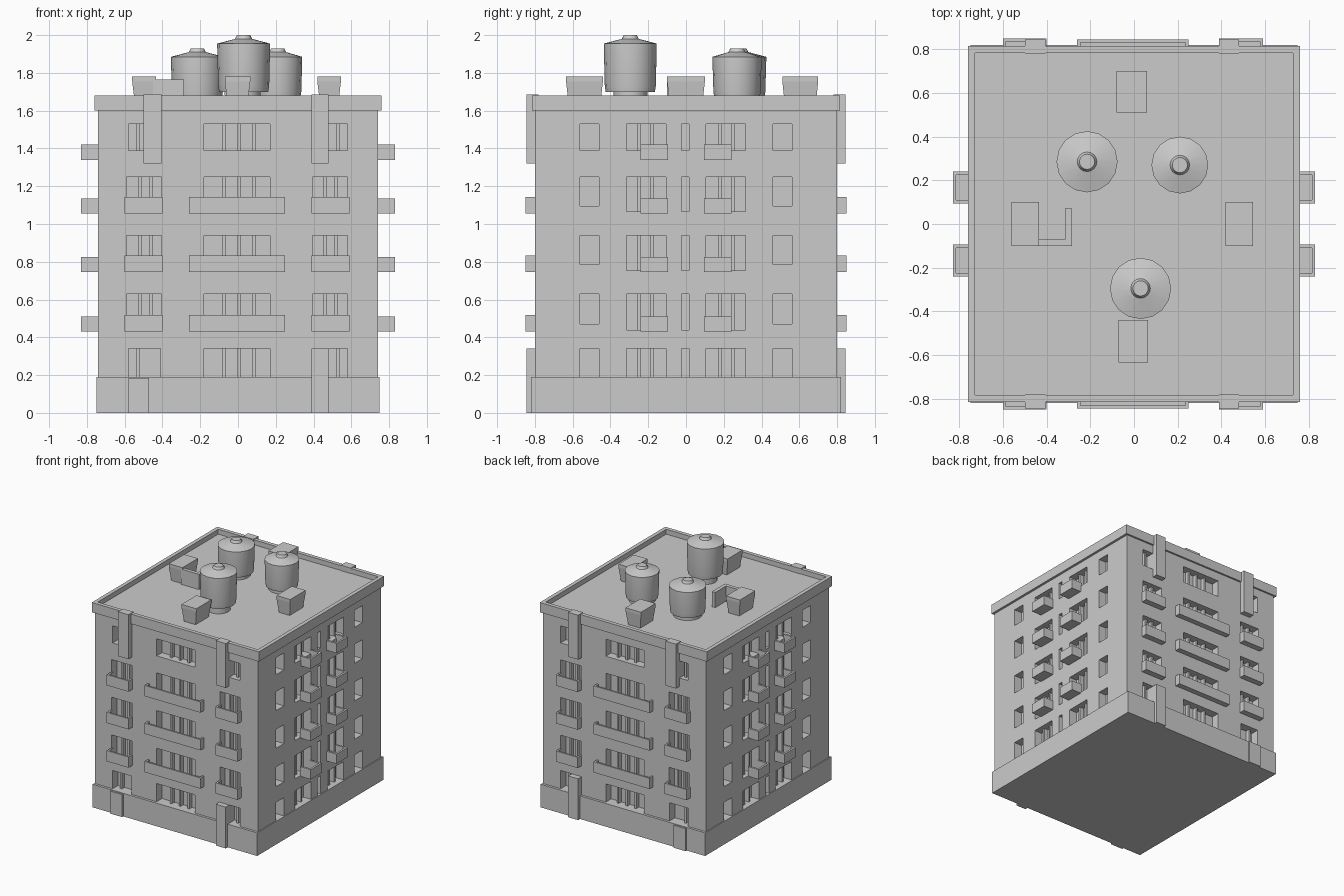
import bpy, bmesh, math
from mathutils import Matrix, Vector

if "Cube" in bpy.data.objects:
    bpy.data.objects.remove(bpy.data.objects["Cube"])


def add_box(bm, x0, x1, y0, y1, z0, z1):
    m = Matrix.Translation(((x0 + x1) / 2, (y0 + y1) / 2, (z0 + z1) / 2))
    m = m @ Matrix.Diagonal((x1 - x0, y1 - y0, z1 - z0, 1))
    return bmesh.ops.create_cube(bm, size=1, matrix=m)["verts"]


def finish(bm, name, smooth=False):
    bmesh.ops.recalc_face_normals(bm, faces=bm.faces)
    me = bpy.data.meshes.new(name)
    bm.to_mesh(me)
    bm.free()
    ob = bpy.data.objects.new(name, me)
    bpy.context.collection.objects.link(ob)
    if smooth:
        bpy.context.view_layer.objects.active = ob
        ob.select_set(True)
        bpy.ops.object.shade_smooth_by_angle(angle=math.radians(40))
        ob.select_set(False)
    return ob


def boxes(name, items):
    bm = bmesh.new()
    for b in items:
        add_box(bm, *b)
    return finish(bm, name)


def on_wall(side, a0, a1, d0, d1, z0, z1):
    """Box on a wall: a runs along the wall, d is distance from the centre."""
    axis, s = side
    lo, hi = sorted((s * d0, s * d1))
    return (a0, a1, lo, hi, z0, z1) if axis == "y" else (lo, hi, a0, a1, z0, z1)


def trough(side, a0, a1, d0, d1, z0, z1, t):
    """Open balcony tray: floor, front rail wall and two ends."""
    return [on_wall(side, a0, a1, d0, d1, z0, z0 + t),
            on_wall(side, a0, a1, d1 - t, d1, z0 + t, z1),
            on_wall(side, a0, a0 + t, d0, d1 - t, z0 + t, z1),
            on_wall(side, a1 - t, a1, d0, d1 - t, z0 + t, z1)]


WX, WY = 0.74, 0.80          # wall planes
DEPTH = 0.07                 # window recess
ROWS = [(0.19, 0.34), (0.44, 0.63), (0.755, 0.94), (1.065, 1.25), (1.39, 1.53)]
cuts, frames, trays, strips = [], [], [], []


def window(side, wall, a0, a1, z0, z1, bars=()):
    cuts.append(on_wall(side, a0, a1, wall - DEPTH, wall + 0.1, z0, z1))
    for b in bars:
        frames.append(on_wall(side, b - 0.008, b + 0.008, wall - DEPTH - 0.01,
                              wall - 0.035, z0, z1))


# Front and back walls
for side in (("y", -1), ("y", 1)):
    for i, (z0, z1) in enumerate(ROWS):
        window(side, WY, -0.18, 0.17, z0, z1, (-0.075, 0.005, 0.085))
        if i in (1, 2, 3):
            window(side, WY, -0.59, -0.405, z0, z1, (-0.52, -0.46))
            window(side, WY, 0.395, 0.58, z0, z1, (0.46, 0.52))
            b0, b1 = z0 - 0.01, z0 + 0.078
            trays += trough(side, -0.26, 0.25, WY - 0.01, 0.845, b0, b1, 0.014)
            trays += trough(side, -0.60, -0.40, WY - 0.01, 0.85, b0, b1, 0.014)
            trays += trough(side, 0.39, 0.59, WY - 0.01, 0.85, b0, b1, 0.014)
        else:
            left_end = -0.41 if i == 0 else -0.50
            window(side, WY, -0.58, left_end, z0, z1, (-0.53,))
            window(side, WY, 0.48, 0.58, z0, z1, (0.53,))
    # Vertical strips under the cornice and at the ground
    strips += [on_wall(side, -0.50, -0.405, WY - 0.02, 0.845, 1.32, 1.685),
               on_wall(side, 0.39, 0.48, WY - 0.02, 0.845, 1.32, 1.685),
               on_wall(side, 0.39, 0.48, WY - 0.02, 0.845, 0, 0.34),
               on_wall(side, -0.58, -0.47, WY - 0.02, 0.835, 0, 0.185)]

# Side walls
for side in (("x", -1), ("x", 1)):
    for i, (z0, z1) in enumerate(ROWS):
        window(side, WX, -0.025, 0.015, z0, z1)
        for s in (-1, 1):
            a0, a1 = sorted((s * 0.46, s * 0.56))
            window(side, WX, a0, a1, z0 + (0.03 if 0 < i < 4 else 0), z1)
            a0, a1 = sorted((s * 0.105, s * 0.315))
            window(side, WX, a0, a1, z0, z1, (s * 0.18, s * 0.25))
            if i:
                b0 = z0 - (0.05 if i == 4 else 0.01)
                a0, a1 = sorted((s * 0.095, s * 0.24))
                trays += trough(side, a0, a1, WX - 0.01, 0.83, b0, b0 + 0.08, 0.016)

# Main block with all window recesses cut in
body = boxes("building_walls", [(-WX, WX, -WY, WY, 0, 1.62)])
cutter = boxes("window_cutter", cuts)
mod = body.modifiers.new("windows", "BOOLEAN")
mod.operation, mod.solver, mod.object = "DIFFERENCE", "EXACT", cutter
bpy.context.view_layer.objects.active = body
bpy.ops.object.modifier_apply(modifier=mod.name)
bpy.data.objects.remove(cutter)

boxes("window_bars", frames)
boxes("balconies", trays)
boxes("wall_strips", strips)
boxes("plinth", [(-0.748, 0.748, -0.82, 0.82, 0, 0.19)])

# Cornice and sunken roof
bm = bmesh.new()
add_box(bm, -0.76, 0.76, -0.815, 0.815, 1.60, 1.68)
bm.normal_update()
top = max(bm.faces, key=lambda f: f.calc_center_median().z)
bmesh.ops.inset_region(bm, faces=[top], thickness=0.045)
ext = bmesh.ops.extrude_face_region(bm, geom=[top])
bmesh.ops.delete(bm, geom=[top], context="FACES_ONLY")
bmesh.ops.translate(bm, vec=(0, 0, -0.04),
                    verts=[v for v in ext["geom"] if isinstance(v, bmesh.types.BMVert)])
finish(bm, "cornice_and_roof")
ROOF = 1.635


def lathe(name, x, y, profile, sides=16):
    bm = bmesh.new()
    vs = [bm.verts.new((x + r, y, z)) for r, z in profile]
    es = [bm.edges.new(p) for p in zip(vs, vs[1:])]
    bmesh.ops.spin(bm, geom=vs + es, cent=(x, y, 0), axis=(0, 0, 1),
                   angle=math.tau, steps=sides)
    bmesh.ops.remove_doubles(bm, verts=bm.verts, dist=0.0005)
    finish(bm, name, True)


# Water tanks: narrow stand, drum, shallow cone lid and cap
for name, x, y, r, z0, z1, stand in (("water_tank_front", 0.03, -0.295, 0.14, 1.70, 1.955, 0.09),
                                     ("water_tank_left", -0.215, 0.285, 0.14, 1.67, 1.885, 0.11),
                                     ("water_tank_right", 0.21, 0.27, 0.13, 1.67, 1.885, 0.10)):
    cap = 0.045
    lathe(name, x, y, [(0, ROOF - 0.01), (stand, ROOF - 0.01), (stand, z0), (r - 0.01, z0),
                       (r - 0.005, z0 + 0.03), (r, z1 - 0.02), (r, z1), (cap, z1 + 0.025),
                       (cap - 0.01, z1 + 0.045), (0, z1 + 0.045)])

# Flared roof vents
for name, x0, x1, y0, y1 in (("vent_back", -0.08, 0.06, 0.51, 0.70),
                             ("vent_front", -0.07, 0.065, -0.635, -0.44),
                             ("vent_right", 0.42, 0.545, -0.10, 0.10),
                             ("vent_left", -0.56, -0.435, -0.10, 0.10)):
    bm = bmesh.new()
    add_box(bm, x0, x1, y0, y1, 1.755, 1.78)
    vs = add_box(bm, x0, x1, y0, y1, ROOF - 0.01, 1.755)
    c = Vector(((x0 + x1) / 2, (y0 + y1) / 2, 0))
    for v in vs:
        if v.co.z < 1.7:
            v.co.x = c.x + (v.co.x - c.x) * 0.75
            v.co.y = c.y + (v.co.y - c.y) * 0.85
    finish(bm, name)

# Low open enclosure beside the left vent
boxes("vent_enclosure", [(-0.45, -0.285, -0.10, -0.07, ROOF - 0.01, 1.765),
                         (-0.315, -0.285, -0.07, 0.07, ROOF - 0.01, 1.765)])
